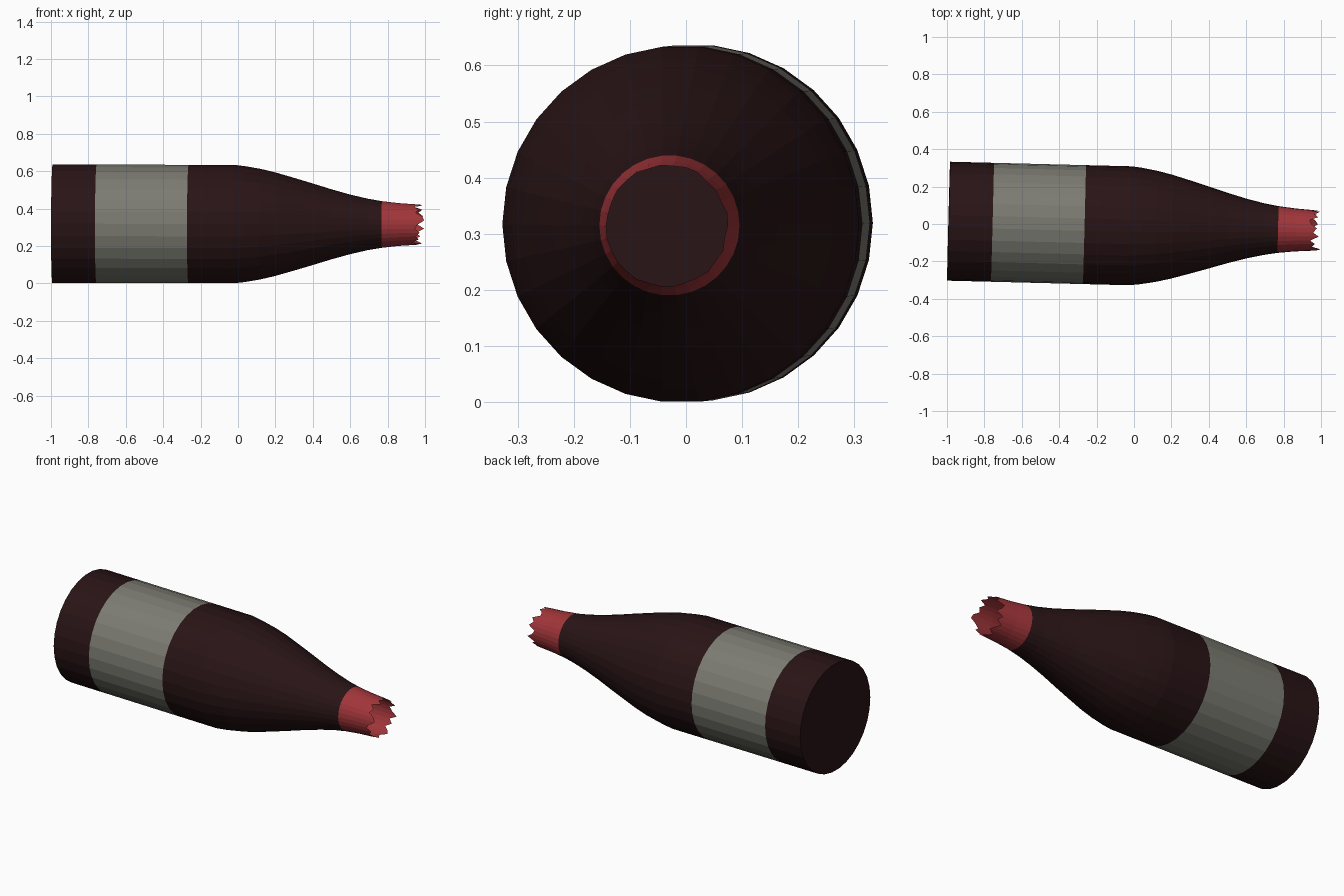
import bpy, bmesh, math
from mathutils import Matrix

if "Cube" in bpy.data.objects:
    bpy.data.objects.remove(bpy.data.objects["Cube"])

SIDES = 30
# Bottle lies along x, turned very slightly about z and y
PLACE = (Matrix.Translation((0, -0.01, 0.317)) @ Matrix.Rotation(math.radians(-1.45), 4, 'Z')
         @ Matrix.Rotation(math.radians(0.15), 4, 'Y'))


def material(name, rgb):
    m = bpy.data.materials.new(name)
    m.diffuse_color = (*rgb, 1)
    m.use_nodes = True
    m.node_tree.nodes["Principled BSDF"].inputs["Base Color"].default_value = m.diffuse_color
    return m


def shell(name, profile, mat, cap=False, jag=None):
    """Lathe (x, radius) points about x; optional base cap and broken end ring."""
    bm = bmesh.new()
    rings = []
    for k, (x, r) in enumerate(profile):
        ring = []
        for i in range(SIDES):
            a = 2 * math.pi * (i + 0.5) / SIDES
            dx = jag[i] if jag and k == len(profile) - 1 else 0
            rr = r - 0.07 * dx
            ring.append(bm.verts.new((x + dx, rr * math.sin(a), rr * math.cos(a))))
        rings.append(ring)
    for a, b in zip(rings, rings[1:]):
        for i in range(SIDES):
            j = (i + 1) % SIDES
            bm.faces.new((a[i], a[j], b[j], b[i]))
    if cap:
        bm.faces.new(rings[0])
    bmesh.ops.recalc_face_normals(bm, faces=bm.faces)
    # Open shells: make sure the side walls face outwards
    bm.normal_update()
    f = bm.faces[0]
    c = f.calc_center_median()
    if f.normal.y * c.y + f.normal.z * c.z < 0:
        bmesh.ops.reverse_faces(bm, faces=bm.faces)
    bm.transform(PLACE)
    me = bpy.data.meshes.new(name)
    bm.to_mesh(me)
    bm.free()
    me.materials.append(mat)
    bpy.context.collection.objects.link(bpy.data.objects.new(name, me))


glass = material("dark_glass", (0.022, 0.007, 0.008))
paper = material("label_paper", (0.20, 0.20, 0.17))
foil = material("red_foil", (0.36, 0.036, 0.042))
R = 0.318

# Closed base, label band, tapering shoulder
shell("bottle_base", [(-0.992, R), (-0.757, R)], glass, cap=True)
shell("label", [(-0.757, R), (-0.265, R)], paper)
shell("bottle_shoulder", [(-0.265, R), (-0.02, R), (0.04, 0.311), (0.12, 0.297), (0.2, 0.278),
                          (0.3, 0.249), (0.4, 0.219), (0.5, 0.188), (0.6, 0.160),
                          (0.69, 0.139), (0.77, 0.125)], glass)

# Broken, open neck with a jagged rim
jag = [0.03, 0.0, -0.01, 0.035, 0.015, 0.04, -0.005, 0.01, 0.045, 0.0,
       0.025, -0.01, 0.02, 0.035, 0.0, 0.01, 0.03, -0.01, 0.02, 0.005,
       0.025, 0.0, 0.015, 0.05, 0.04, 0.005, 0.02, -0.005, 0.04, 0.01]
shell("broken_neck", [(0.77, 0.125), (0.86, 0.115), (0.948, 0.109)], foil, jag=jag)
